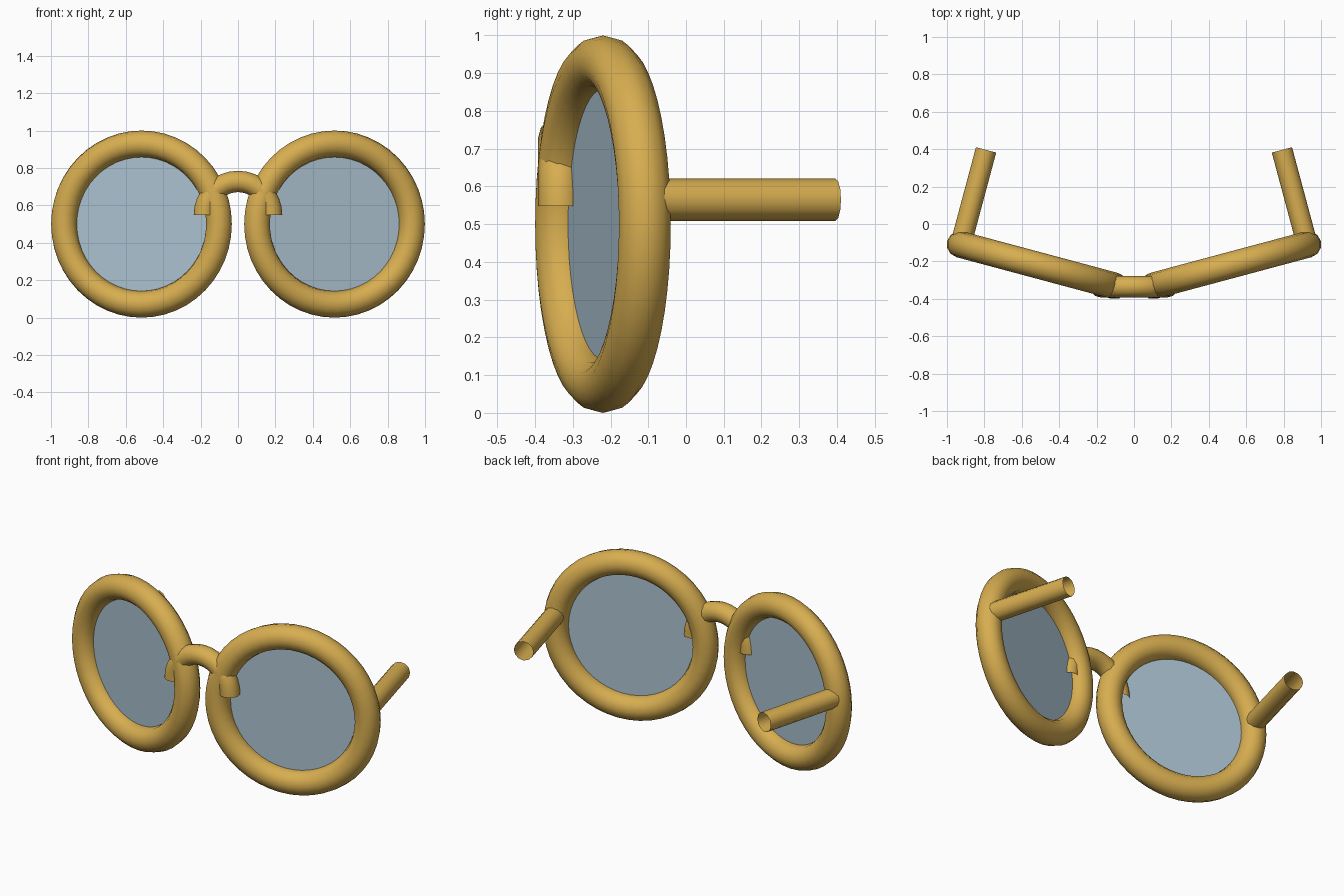
import bpy, bmesh
from math import radians, pi, sin, cos
from mathutils import Matrix, Vector

if "Cube" in bpy.data.objects:
    bpy.data.objects.remove(bpy.data.objects["Cube"], do_unlink=True)

TILT = radians(15)      # each rim sweeps back from the bridge
RING_R, RING_T = 0.429, 0.071
CENTRE = Vector((0.516, -0.22, 0.5))


def material(name, rgb):
    mat = bpy.data.materials.new(name)
    mat.use_nodes = True
    mat.diffuse_color = (*rgb, 1)
    bsdf = mat.node_tree.nodes["Principled BSDF"]
    bsdf.inputs["Base Color"].default_value = (*rgb, 1)
    bsdf.inputs["Roughness"].default_value = 0.5
    return mat


gold = material("gold metal", (0.68, 0.42, 0.08))
glass = material("blue grey glass", (0.40, 0.53, 0.62))


def finish(bm, name, mat, matrix):
    bmesh.ops.remove_doubles(bm, verts=bm.verts, dist=1e-5)
    bmesh.ops.recalc_face_normals(bm, faces=bm.faces)
    mesh = bpy.data.meshes.new(name)
    bm.to_mesh(mesh)
    bm.free()
    mesh.materials.append(mat)
    obj = bpy.data.objects.new(name, mesh)
    bpy.context.collection.objects.link(obj)
    obj.matrix_world = matrix
    bpy.ops.object.select_all(action="DESELECT")
    bpy.context.view_layer.objects.active = obj
    obj.select_set(True)
    bpy.ops.object.shade_smooth_by_angle(angle=radians(40))
    return obj


def swept_ring(name, radius, thickness, angle, steps, matrix):
    """Round tube swept about y, starting on +x and rising over the top."""
    bm = bmesh.new()
    circle = bmesh.ops.create_circle(bm, segments=12, radius=thickness)
    bmesh.ops.translate(bm, verts=circle["verts"], vec=(radius, 0, 0))
    # profile lies in the xy plane, so it is already square to the sweep
    bmesh.ops.spin(bm, geom=bm.verts[:] + bm.edges[:], cent=(0, 0, 0),
                   axis=(0, -1, 0), angle=angle, steps=steps)
    return finish(bm, name, gold, matrix)


for side, label in ((1, "left"), (-1, "right")):
    frame = Matrix.Translation((side * CENTRE.x, CENTRE.y, CENTRE.z)) \
        @ Matrix.Rotation(side * TILT, 4, "Z")

    # Rim
    swept_ring(label + "_rim", RING_R, RING_T, 2 * pi, 48, frame)

    # Lens
    bm = bmesh.new()
    bmesh.ops.create_circle(bm, cap_ends=True, segments=48, radius=RING_R - 0.03,
                            matrix=Matrix.Rotation(pi / 2, 4, "X"))
    finish(bm, label + "_lens", glass, frame)

    # Temple: open tube running back, square to the lens
    length = 0.524
    bm = bmesh.new()
    bmesh.ops.create_cone(bm, cap_ends=False, segments=12, radius1=0.056,
                          radius2=0.056, depth=length,
                          matrix=Matrix.Rotation(-pi / 2, 4, "X"))
    finish(bm, label + "_temple", gold,
           frame @ Matrix.Translation((side * (RING_R - 0.004), length / 2, 0.065)))

# Bridge: half ring whose ends come down inside the rims
swept_ring("bridge", 0.18, 0.057, pi, 16, Matrix.Translation((0, -0.335, 0.548)))
